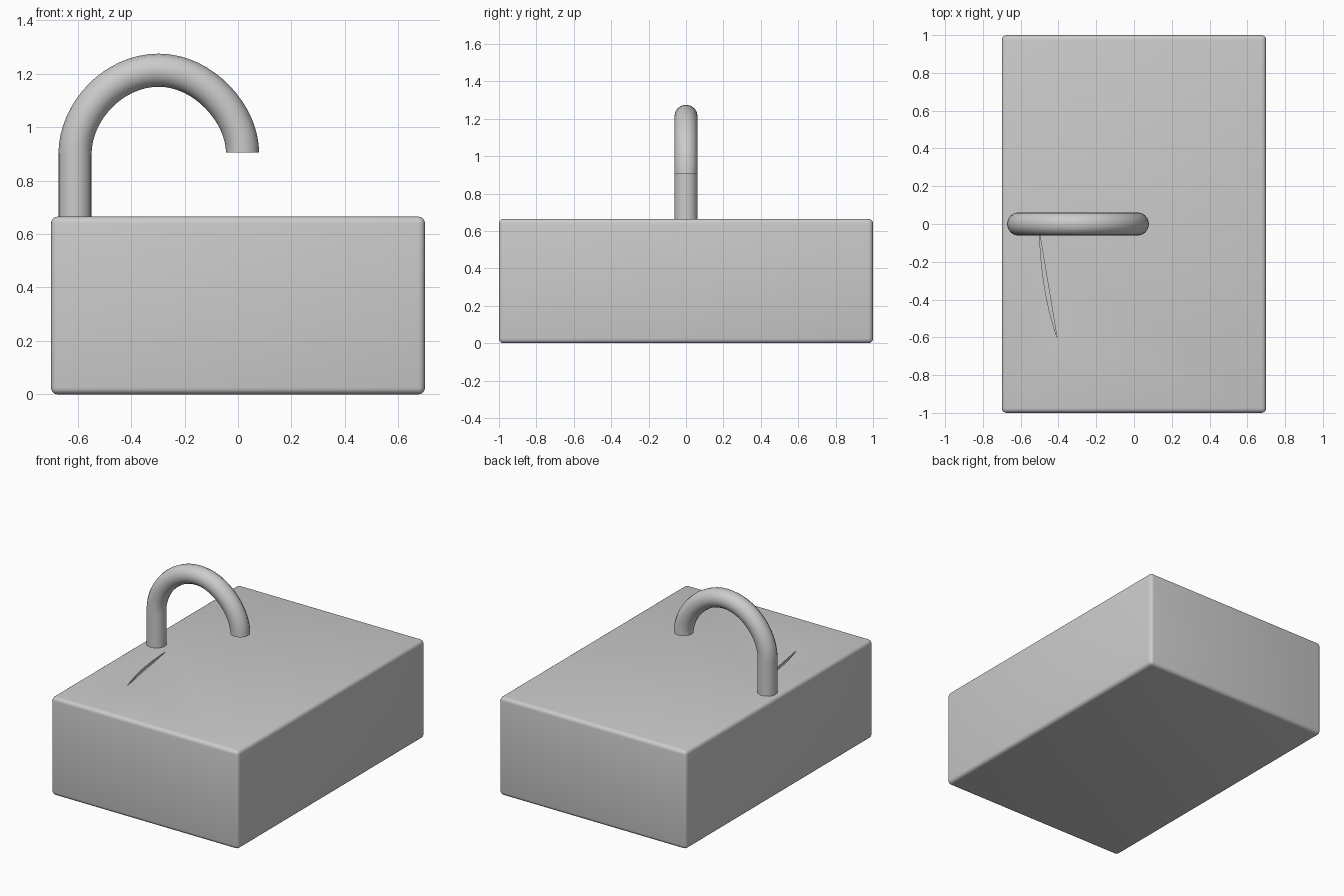
import bpy, bmesh
from mathutils import Vector

if "Cube" in bpy.data.objects:
    bpy.data.objects.remove(bpy.data.objects["Cube"])

H = 0.665


def make_object(name, bm):
    mesh = bpy.data.meshes.new(name)
    bm.to_mesh(mesh)
    bm.free()
    ob = bpy.data.objects.new(name, mesh)
    bpy.context.collection.objects.link(ob)
    return ob


def smooth(ob):
    bpy.ops.object.select_all(action='DESELECT')
    bpy.context.view_layer.objects.active = ob
    ob.select_set(True)
    bpy.ops.object.shade_smooth_by_angle(angle=0.6)


# Rounded block body
bm = bmesh.new()
bmesh.ops.create_cube(bm, size=1)
for v in bm.verts:
    v.co = Vector((v.co.x * 1.4, v.co.y * 2, (v.co.z + 0.5) * H))
bmesh.ops.bevel(bm, geom=bm.edges[:], offset=0.025, segments=4,
                profile=0.5, affect='EDGES')
body = make_object("body", bm)

# Thin crescent groove in the top, curved on its left side
bm = bmesh.new()
a, b, c = Vector((-0.5, -0.05)), Vector((-0.49, -0.36)), Vector((-0.408, -0.6))
pts = [a * (1 - t) ** 2 + b * 2 * t * (1 - t) + c * t ** 2
       for t in [i / 10 for i in range(11)]]
face = bm.faces.new([bm.verts.new((p.x, p.y, H - 0.015)) for p in pts])
top = bmesh.ops.extrude_face_region(bm, geom=[face])
for v in top['geom']:
    if isinstance(v, bmesh.types.BMVert):
        v.co.z = H + 0.05
bmesh.ops.recalc_face_normals(bm, faces=bm.faces[:])
cutter = make_object("groove_cutter", bm)
cutter.hide_render = True
mod = body.modifiers.new("groove", 'BOOLEAN')
mod.operation = 'DIFFERENCE'
mod.solver = 'EXACT'
mod.object = cutter
bpy.context.view_layer.objects.active = body
bpy.ops.object.modifier_apply(modifier=mod.name)
bpy.data.objects.remove(cutter)
smooth(body)

# Bent spout: upright leg, then an arch ending in a level cut
curve = bpy.data.curves.new("spout", 'CURVE')
curve.dimensions = '3D'
curve.bevel_depth = 0.062
curve.bevel_resolution = 6
curve.resolution_u = 16
curve.use_fill_caps = True
path = [  # x, z, left handle offset, right handle offset
    (-0.61, 0.60, (0, -0.05), (0, 0.08)),
    (-0.61, 0.90, (0, -0.08), (0, 0.155)),
    (-0.297, 1.213, (-0.172, 0), (0.172, 0)),
    (0.017, 0.905, (0, 0.14), (0, -0.05)),
]
spline = curve.splines.new('BEZIER')
spline.bezier_points.add(len(path) - 1)
for p, (x, z, l, r) in zip(spline.bezier_points, path):
    p.handle_left_type = p.handle_right_type = 'FREE'
    p.co = (x, 0, z)
    p.handle_left = (x + l[0], 0, z + l[1])
    p.handle_right = (x + r[0], 0, z + r[1])
spout = bpy.data.objects.new("spout", curve)
bpy.context.collection.objects.link(spout)
bpy.ops.object.select_all(action='DESELECT')
bpy.context.view_layer.objects.active = spout
spout.select_set(True)
bpy.ops.object.convert(target='MESH')
smooth(bpy.context.view_layer.objects.active)
